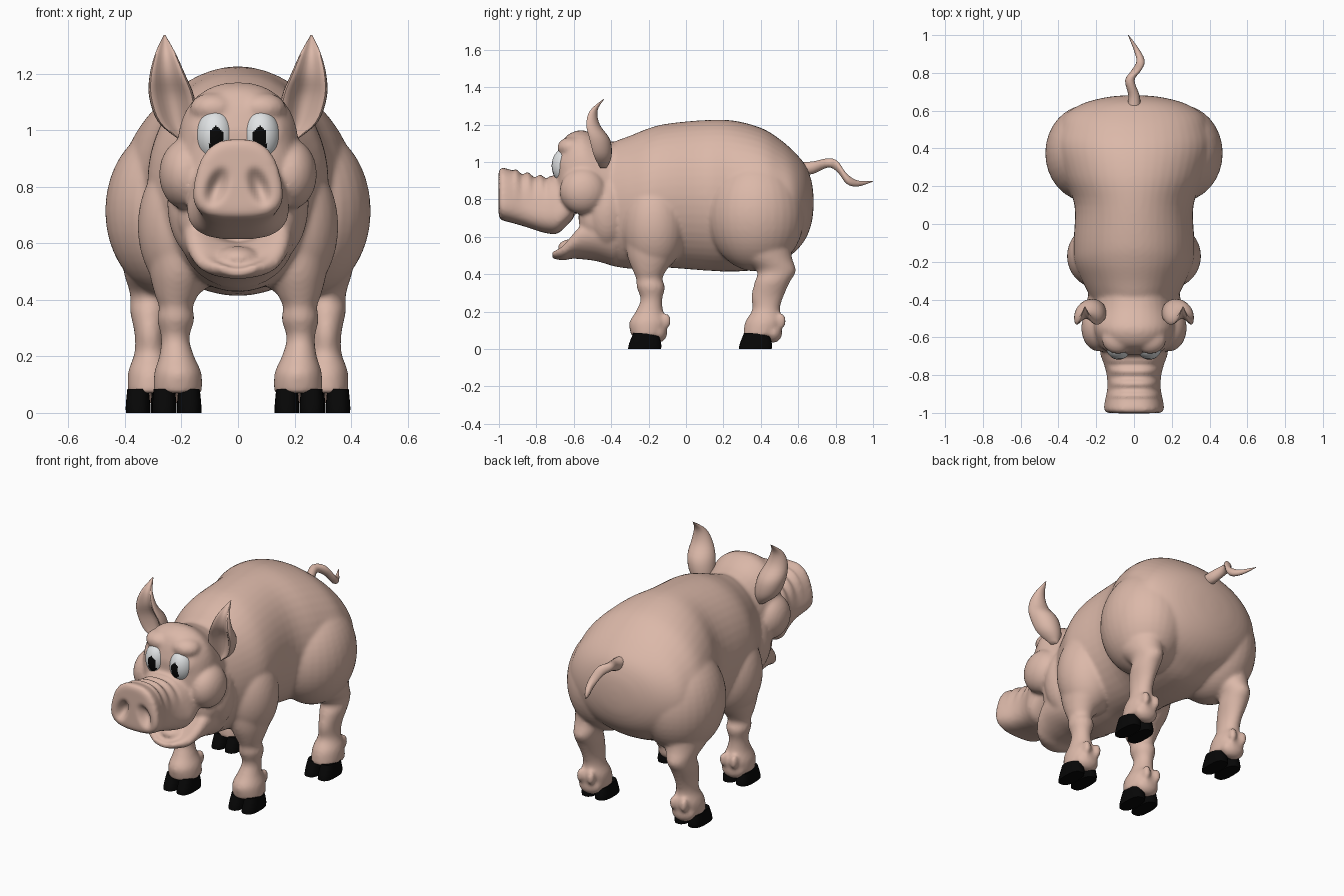
import bpy, bmesh, math
from mathutils import Matrix, Vector

if "Cube" in bpy.data.objects:
    bpy.data.objects.remove(bpy.data.objects["Cube"])


def material(name, rgb):
    m = bpy.data.materials.new(name)
    m.diffuse_color = (*rgb, 1)
    m.use_nodes = True
    m.node_tree.nodes["Principled BSDF"].inputs["Base Color"].default_value = m.diffuse_color
    return m


SKIN = material("pink_skin", (0.71, 0.48, 0.395))
BLACK = material("hoof_black", (0.002, 0.002, 0.002))
WHITE = material("eye_white", (0.75, 0.77, 0.78))


def finish(name, bm, mat):
    bmesh.ops.recalc_face_normals(bm, faces=bm.faces)
    me = bpy.data.meshes.new(name)
    bm.to_mesh(me)
    bm.free()
    me.materials.append(mat)
    ob = bpy.data.objects.new(name, me)
    bpy.context.collection.objects.link(ob)
    return ob


def smooth_sections(secs, steps=4):
    """Catmull-Rom interpolation of the cross-sections."""
    vs = [Vector(s) for s in secs]
    out = []
    for i in range(len(vs) - 1):
        p0, p1, p2, p3 = vs[max(i - 1, 0)], vs[i], vs[i + 1], vs[min(i + 2, len(vs) - 1)]
        for k in range(steps):
            t = k / steps
            out.append(0.5 * (2 * p1 + (p2 - p0) * t + (2 * p0 - 5 * p1 + 4 * p2 - p3) * t * t
                              + (3 * p1 - p0 - 3 * p2 + p3) * t ** 3))
    return out + [vs[-1]]


def loft(name, secs, axis, mat=SKIN, seg=28, power=1, taper=0, dent=0):
    """Skin over rings (x, y, z, r1, r2); rings lie across the y or z axis."""
    bm = bmesh.new()
    rings = []
    for x, y, z, r1, r2 in smooth_sections(secs):
        ring = []
        for k in range(seg):
            a = 2 * math.pi * k / seg
            c, s = math.cos(a), math.sin(a)
            c, s = math.copysign(abs(c) ** power, c), math.copysign(abs(s) ** power, s)
            u = max(r1, 0.001) * c * (1 - taper * s)
            v = max(r2, 0.001) * (s - dent * max(0, math.copysign(s, s * dent) if dent else 0) ** 3)
            ring.append(bm.verts.new((x + u, y, z + v) if axis == "y" else (x + u, y + v, z)))
        rings.append(ring)
    for a, b in zip(rings, rings[1:]):
        for k in range(seg):
            bm.faces.new((a[k], a[(k + 1) % seg], b[(k + 1) % seg], b[k]))
    bm.faces.new(rings[0])
    bm.faces.new(rings[-1])
    return finish(name, bm, mat)


def ball(name, center, radii, mat=SKIN, seg=32):
    bm = bmesh.new()
    mtx = Matrix.Translation(center) @ Matrix.Diagonal((*radii, 1))
    bmesh.ops.create_uvsphere(bm, u_segments=seg, v_segments=seg * 3 // 4, radius=1, matrix=mtx)
    return finish(name, bm, mat)


def fuse(name, parts, voxel, rounds):
    """Melt overlapping parts into one soft skin."""
    bpy.ops.object.select_all(action="DESELECT")
    for p in parts:
        p.select_set(True)
    ob = parts[0]
    bpy.context.view_layer.objects.active = ob
    bpy.ops.object.join()
    ob.name = name
    rm = ob.modifiers.new("melt", "REMESH")
    rm.mode, rm.voxel_size = "VOXEL", voxel
    sm = ob.modifiers.new("soften", "SMOOTH")
    sm.factor, sm.iterations = 0.5, rounds
    for m in ("melt", "soften"):
        bpy.ops.object.modifier_apply(modifier=m)
    return ob


def along_y(rows):
    return [(0, y, z, rx, rz) for y, z, rx, rz in rows]


# torso: y, middle height, half width, half height
torso = [(-.46, .78, .20, .26), (-.4, .775, .225, .325), (-.3, .785, .275, .355), (-.2, .805, .315, .375),
         (-.1, .82, .32, .385), (.1, .822, .315, .402), (.25, .818, .375, .404), (.4, .805, .415, .378),
         (.5, .795, .4, .328), (.58, .785, .365, .268), (.64, .785, .265, .195), (.672, .785, .14, .11),
         (.682, .785, .03, .03)]
body = [loft("torso", along_y(torso), "y", seg=48)]

# legs: x, y, z, half width, half depth
front_leg = [(.2, -.18, .62, .13, .15), (.21, -.185, .5, .105, .13), (.217, -.195, .42, .078, .09),
             (.22, -.196, .375, .06, .07), (.22, -.188, .33, .066, .076), (.222, -.185, .265, .05, .058),
             (.217, -.195, .2, .062, .074), (.213, -.2, .14, .084, .104), (.213, -.205, .07, .085, .088)]
hind_leg = [(.28, .36, .65, .15, .2), (.3, .42, .5, .105, .145), (.31, .483, .42, .072, .105),
            (.314, .462, .36, .068, .095), (.312, .435, .28, .054, .086), (.31, .428, .21, .057, .074),
            (.31, .418, .145, .079, .102), (.31, .4, .07, .08, .095)]
for s in (-1, 1):
    body.append(ball("haunch", (s * .24, .375, .715), (.23, .258, .3)))
    body.append(ball("shoulder", (s * .19, -.17, .66), (.165, .17, .25)))
    for leg, heel in ((front_leg, -.105), (hind_leg, .51)):
        body.append(loft("leg", [(s * q[0], *q[1:]) for q in leg], "z"))
        body.append(ball("heel", (s * leg[-1][0], heel - .045, .088), (.072, .05, .055)))
        for d in (-.035, .035):
            body.append(ball("dewclaw", (s * leg[-1][0] + d, heel, .15), (.022, .024, .042), seg=16))

# head with cheeks, brows, snout and open lower jaw
skull = [(-.36, .82, .2, .28), (-.45, .84, .215, .285), (-.55, .945, .213, .225),
         (-.63, .925, .19, .222), (-.67, .9, .155, .19), (-.695, .88, .09, .12)]
snout = [(-.6, .81, .17, .11), (-.68, .775, .172, .154), (-.74, .77, .153, .152), (-.8, .78, .138, .146),
         (-.87, .80, .135, .143), (-.94, .818, .148, .141), (-.985, .83, .152, .141), (-1.002, .83, .13, .12)]
jaw = [(-.38, .62, .2, .18), (-.48, .62, .2, .15), (-.56, .61, .188, .13),
       (-.61, .575, .173, .092), (-.66, .53, .14, .056), (-.715, .513, .065, .028)]
body += [loft("skull", along_y(skull), "y", seg=36, power=.9),
         loft("snout", along_y(snout), "y", seg=36, power=.72, taper=.2),
         loft("jaw", along_y(jaw), "y", seg=36, dent=1.1),
         ball("tongue", (0, -.6, .545), (.08, .085, .045))]
for s in (-1, 1):
    body.append(ball("cheek", (s * .185, -.55, .845), (.094, .125, .125)))
    body.append(ball("jowl", (s * .125, -.49, .70), (.09, .085, .12)))
    body.append(ball("neck_side", (s * .13, -.42, .74), (.12, .12, .2)))
    body.append(ball("brow", (s * .085, -.612, 1.078), (.085, .076, .056)))
    body.append(ball("eye_socket", (s * .108, -.605, .97), (.078, .08, .11)))
body = fuse("body", body, 0.0108, 7)
for v in body.data.vertices:
    x, y, z = v.co
    # wrinkles over the snout
    if -.925 < y < -.73 and z > .78:
        v.co.z += .008 * min(1, (z - .78) / .08) * math.sin(2 * math.pi * (y + .925) / .065)
    # slanted nostril hollows
    if y < -.965:
        q = ((abs(x) - .075 - (.8 - z) * .3) / .036) ** 2 + ((z - .8) / .068) ** 2
        if q < 1:
            v.co.y += .045 * (1 - q)
# soften the nostril rims
bm = bmesh.new()
bm.from_mesh(body.data)
nose = [v for v in bm.verts if v.co.y < -.9 and abs(v.co.x) < .13 and .71 < v.co.z < .89]
for _ in range(3):
    bmesh.ops.smooth_vert(bm, verts=nose, factor=.5, use_axis_x=True, use_axis_y=True, use_axis_z=True)
bm.to_mesh(body.data)
bm.free()

# cloven hooves, sloping down to the heel
for s in (-1, 1):
    for label, x, y in (("front", .217, -.222), ("hind", .31, .37)):
        for d in (-.044, .044):
            hx = s * x + d
            hoof = loft(label + "_hoof", [(hx, y, 0, .043, .088), (hx, y + .004, .03, .043, .086),
                                          (hx, y + .01, .085, .038, .07)], "z", BLACK, 20, power=.75)
            for v in hoof.data.vertices:
                v.co.z *= 1 - 2.6 * max(0, v.co.y - y)

for s in (-1, 1):
    # eyes with tall pupils on the front faces
    eye = ball("eye", (s * .081, -.643, .98), (.069, .075, .095), WHITE, 72)
    eye.data.materials.append(BLACK)
    for f in eye.data.polygons:
        dx, dz = abs(f.center.x - s * .076), abs(f.center.z - .968)
        if f.center.y < -.643 and dx < .025 and dz / .05 + dx / .055 < 1:
            f.material_index = 1
    # cupped pointed ears
    ear = [(.19, -.45, .968, .02, .025), (.215, -.468, 1.03, .068, .07), (.235, -.488, 1.12, .08, .082),
           (.25, -.515, 1.2, .062, .054), (.257, -.503, 1.275, .035, .03), (.26, -.44, 1.337, .003, .003)]
    loft("ear", [(s * q[0], *q[1:]) for q in ear], "z", dent=-1.3)

# curly tail
loft("tail", [(0, .62, .965, .035, .035), (0, .68, .97, .03, .034), (-.022, .76, .995, .025, .025),
              (.01, .81, .975, .026, .03), (.035, .86, .91, .022, .028), (.015, .92, .885, .016, .016),
              (-.03, 1.0, .897, .002, .002)], "y", seg=14)

bpy.ops.object.select_all(action="SELECT")
bpy.context.view_layer.objects.active = body
bpy.ops.object.shade_smooth_by_angle(angle=math.radians(50))
